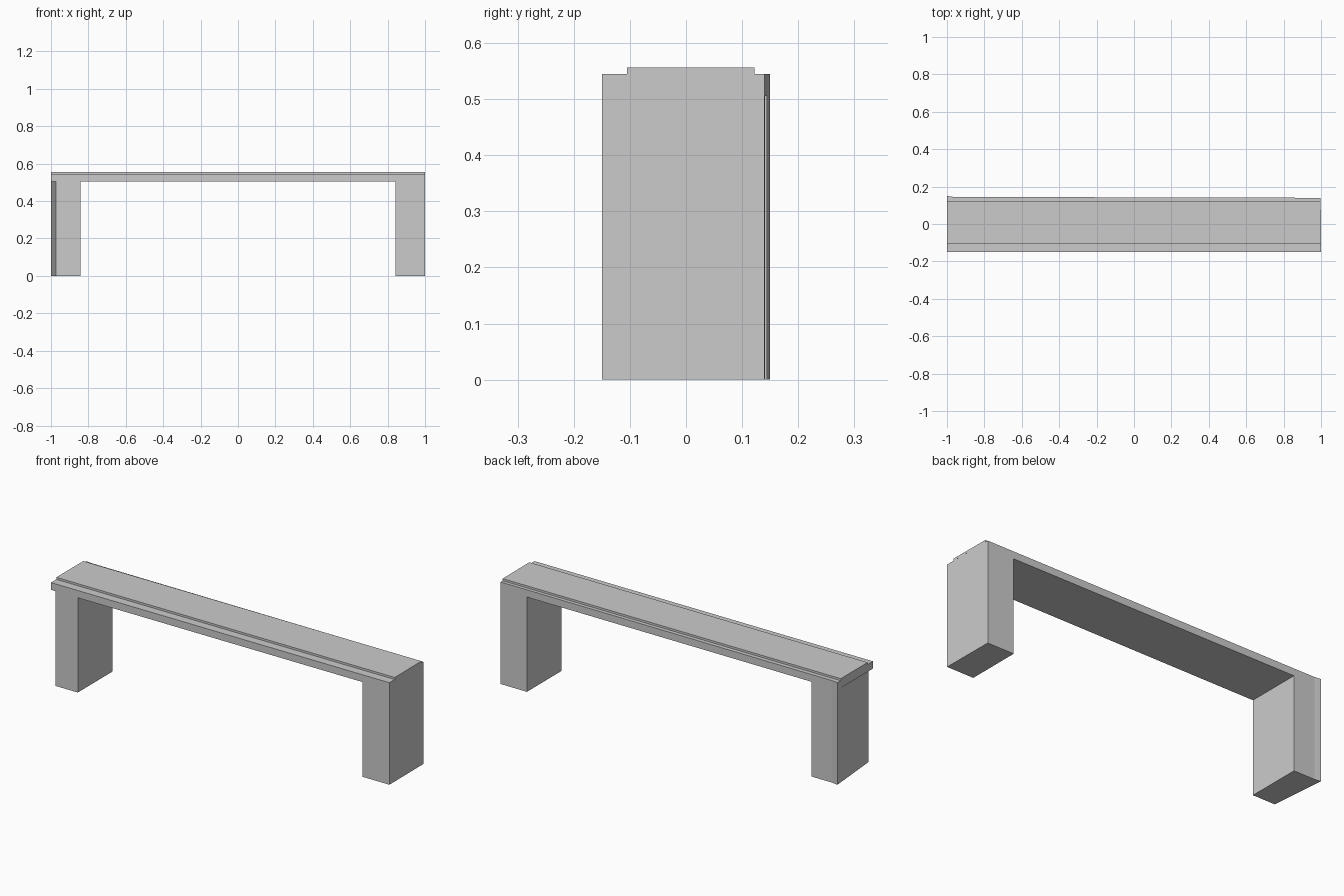
import bpy, bmesh

if "Cube" in bpy.data.objects:
    bpy.data.objects.remove(bpy.data.objects["Cube"])


def prism(name, outline, z0, z1, bottom=True, top=True):
    """Extrude a counter-clockwise plan outline from z0 to z1."""
    bm = bmesh.new()
    low = [bm.verts.new((x, y, z0)) for x, y in outline]
    high = [bm.verts.new((x, y, z1)) for x, y in outline]
    n = len(outline)
    for i in range(n):
        j = (i + 1) % n
        bm.faces.new((low[i], low[j], high[j], high[i]))
    if bottom:
        bm.faces.new(low[::-1])
    if top:
        bm.faces.new(high)
    mesh = bpy.data.meshes.new(name)
    bm.to_mesh(mesh)
    bm.free()
    obj = bpy.data.objects.new(name, mesh)
    bpy.context.collection.objects.link(obj)
    return obj


LEG_TOP, SLAB_TOP, PAD_TOP = 0.506, 0.545, 0.556
FRONT = -0.15


def back(x):
    """Slightly skewed back edge of the bench."""
    return 0.1425 - 0.0025 * x


# Seat slab with the slightly flared back left corner
prism("seat_slab", [(-1, FRONT), (1, FRONT), (0.998, back(1)),
                    (-0.965, back(-0.965)), (-1, 0.15)], LEG_TOP, SLAB_TOP)

# Raised strip along the top of the seat
prism("seat_top", [(-1, -0.105), (1, -0.105), (0.998, 0.122), (-1, 0.122)],
      SLAB_TOP, PAD_TOP, bottom=False)

# Left leg, its outer face slanting in towards the front
prism("left_leg", [(-0.974, FRONT), (-0.842, FRONT), (-0.842, back(-0.842)),
                   (-0.965, back(-0.965)), (-1, 0.15)], 0, LEG_TOP, top=False)

# Right leg
prism("right_leg", [(0.842, FRONT), (1, FRONT), (0.998, back(1)),
                    (0.842, back(0.842))], 0, LEG_TOP, top=False)
